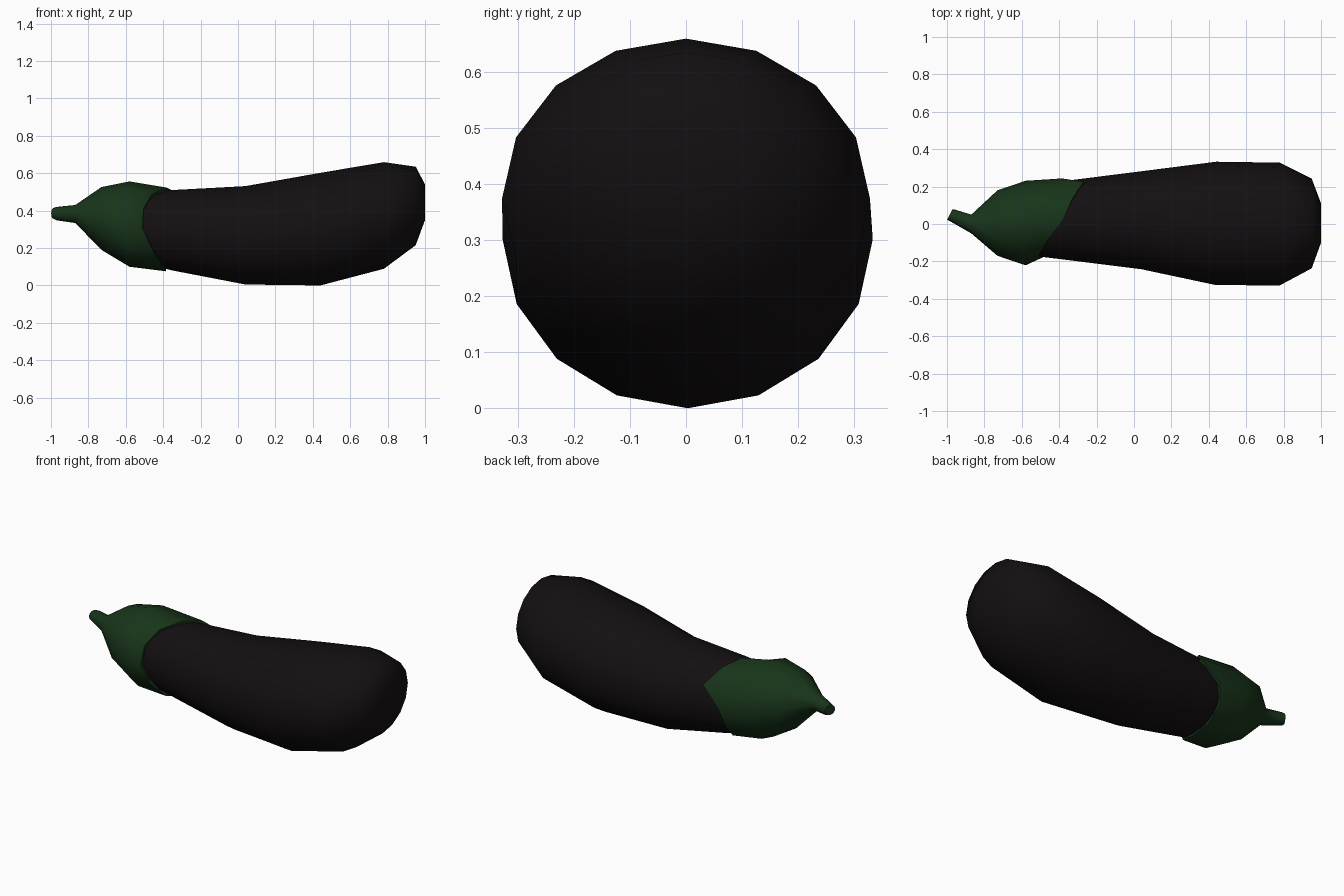
import bpy, bmesh, math
from mathutils import Vector

if "Cube" in bpy.data.objects:
    bpy.data.objects.remove(bpy.data.objects["Cube"])


def loft(name, rings, color):
    """Skin a list of point rings into a capped, smooth-shaded tube."""
    bm = bmesh.new()
    loops = [[bm.verts.new(p) for p in ring] for ring in rings]
    n = len(loops[0])
    for a, b in zip(loops, loops[1:]):
        for i in range(n):
            j = (i + 1) % n
            bm.faces.new((a[i], a[j], b[j], b[i]))
    bm.faces.new(loops[0])
    bm.faces.new(loops[-1])
    bmesh.ops.recalc_face_normals(bm, faces=bm.faces)
    mesh = bpy.data.meshes.new(name)
    bm.to_mesh(mesh)
    bm.free()
    obj = bpy.data.objects.new(name, mesh)
    bpy.context.collection.objects.link(obj)
    mat = bpy.data.materials.new(name + "_colour")
    mat.diffuse_color = color
    mat.use_nodes = True
    mat.node_tree.nodes["Principled BSDF"].inputs["Base Color"].default_value = mat.diffuse_color
    mesh.materials.append(mat)
    bpy.ops.object.select_all(action='DESELECT')
    obj.select_set(True)
    bpy.context.view_layer.objects.active = obj
    bpy.ops.object.shade_smooth_by_angle(angle=math.radians(60))
    return obj


def oval(n, x, cy, cz, ry, rz, lean=0.0):
    """Ring around x, starting at +y; lean shifts x with y to tilt it."""
    pts = []
    for i in range(n):
        t = math.tau * i / n
        dy = ry * math.cos(t)
        pts.append(Vector((x + lean * dy, cy + dy, cz + rz * math.sin(t))))
    return pts


# Fruit: x, centre y, centre z, radius y, radius z
profile = [
    (-0.56, 0.01, 0.31, 0.14, 0.14),
    (-0.50, 0.015, 0.305, 0.19, 0.19),
    (-0.35, 0.02, 0.295, 0.213, 0.215),
    (0.04, 0.02, 0.268, 0.262, 0.263),
    (0.44, 0.003, 0.301, 0.33, 0.301),
    (0.78, 0.0, 0.374, 0.328, 0.285),
    (0.95, 0.003, 0.425, 0.24, 0.21),
    (1.00, 0.005, 0.445, 0.105, 0.095),
]
loft("fruit", [oval(16, *p) for p in profile], (0.007, 0.005, 0.006, 1))

# Leafy cap and stem, ending in an uneven rim that hugs the fruit
N = 12
cap = [
    oval(N, -0.985, 0.05, 0.385, 0.028, 0.030, 0.5),
    oval(N, -0.968, 0.045, 0.384, 0.031, 0.036, 0.45),
    oval(N, -0.87, 0.0, 0.382, 0.05, 0.048),
    oval(N, -0.73, 0.005, 0.358, 0.175, 0.168),
    oval(N, -0.58, 0.005, 0.328, 0.226, 0.228),
]
rim_x = [-0.385, -0.27, -0.33, -0.38, -0.46, -0.505,
         -0.51, -0.46, -0.41, -0.385, -0.40, -0.41]


def rim(offset):
    pts = []
    for i, x in enumerate(rim_x):
        t = math.tau * i / N
        r = 0.215 + 0.125 * (x + 0.35) + offset
        pts.append(Vector((x, 0.02 + r * math.cos(t),
                           0.297 - 0.06 * (x + 0.35) + r * math.sin(t))))
    return pts


cap += [rim(0.013), rim(-0.012)]
loft("leafy_cap", cap, (0.009, 0.035, 0.010, 1))
